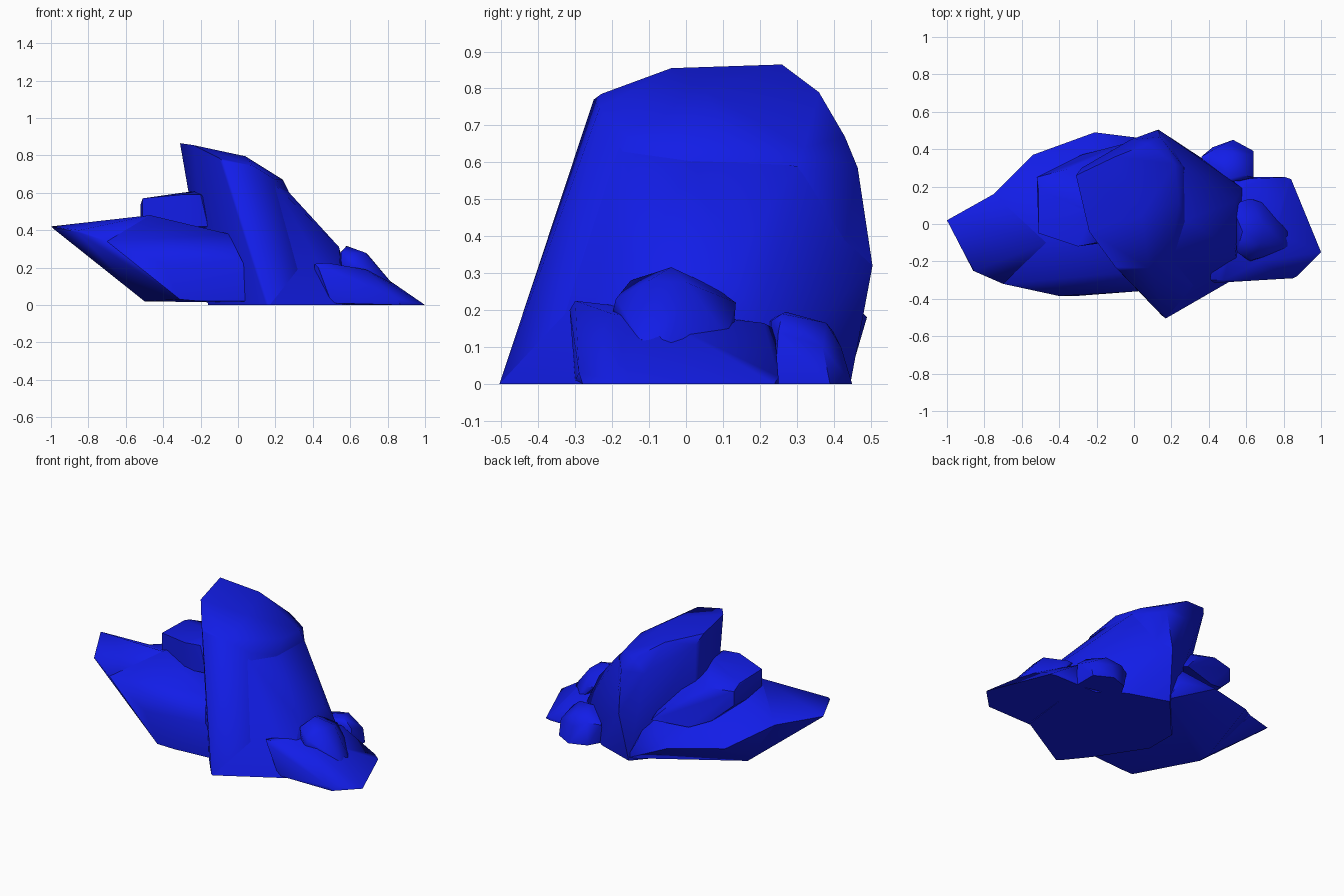
import bpy, bmesh, math

blue = bpy.data.materials.new("blue")
blue.diffuse_color = (0.006, 0.012, 0.8, 1)


def rock(name, *chunks):
    """Chiselled stone: each chunk is the convex hull of its corner points."""
    bm = bmesh.new()
    for pts in chunks:
        verts = [bm.verts.new(p) for p in pts]
        bmesh.ops.convex_hull(bm, input=verts)
        loose = [v for v in verts if not v.link_faces]
        bmesh.ops.delete(bm, geom=loose, context='VERTS')
    bmesh.ops.recalc_face_normals(bm, faces=bm.faces[:])
    me = bpy.data.meshes.new(name)
    bm.to_mesh(me)
    bm.free()
    me.materials.append(blue)
    ob = bpy.data.objects.new(name, me)
    bpy.context.collection.objects.link(ob)
    bpy.ops.object.select_all(action='DESELECT')
    ob.select_set(True)
    bpy.context.view_layer.objects.active = ob
    bpy.ops.object.shade_smooth_by_angle(angle=math.radians(50))


# tall leaning centre stone: column, then the sloping right flank
rock("main_rock", [
    (-.31, .26, .865), (-.24, -.04, .855), (-.10, -.23, .785), (-.08, -.25, .77),
    (.08, -.235, .745), (.04, .05, .795), (-.10, .36, .79), (-.28, .30, .80),
    (.075, .43, .67), (.24, .12, .67), (.22, .32, .64), (.27, .02, .61),
    (.20, -.16, .67), (-.02, .45, .60), (.14, .465, .585), (.27, .30, .58),
    (.13, .505, .32), (.02, -.32, .51), (.17, -.505, 0), (.15, -.49, 0),
    (.40, -.36, 0), (.30, .36, 0), (.10, .445, 0), (-.16, .15, 0),
    (-.16, -.05, 0), (.03, -.34, 0)], [
    (.27, .02, .605), (.27, .30, .59), (.20, -.18, .64), (.54, -.13, .31),
    (.54, .12, .31), (.58, .19, .16), (.17, -.505, 0), (.13, .505, .32),
    (.56, -.28, 0), (.60, .05, 0), (.58, .20, 0), (.35, .36, 0),
    (.34, .36, .1), (.10, .445, 0), (.15, -.1, 0), (.15, .3, 0)])

# wide overhanging stone on the left: body, then the jutting tip
rock("left_rock", [
    (-.75, .16, .35), (-.54, .37, .22), (-.21, .49, .18), (.03, .46, .15),
    (-.47, -.10, .48), (-.45, .12, .46), (-.70, -.32, .34), (-.40, -.385, .22),
    (-.31, -.385, .03), (.02, -.36, .24), (.04, -.35, .20), (-.05, -.26, .38),
    (0, .35, .32), (-.50, 0, .02), (-.50, .08, .02), (-.20, -.37, .02),
    (.04, -.35, .02), (.12, .44, .01), (-.10, .31, .02)], [
    (-1, .02, .42), (-.99, .01, .41), (-.85, -.25, .40), (-.86, -.25, .39),
    (-.75, .16, .35), (-.47, -.10, .48), (-.70, -.32, .34), (-.50, 0, .02),
    (-.50, .08, .02), (-.31, -.385, .03)])

# stone wedged behind the left one
rock("back_left_rock", [
    (-.51, .18, .565), (-.52, .25, .54), (-.51, -.05, .57), (-.51, -.05, .42),
    (-.52, .25, .45), (-.30, -.12, .59), (-.20, -.10, .59), (-.30, .08, .60),
    (-.22, .06, .61), (-.37, .29, .54), (-.20, .35, .46), (-.05, .43, .30),
    (-.40, .31, .34), (-.28, .37, .29), (-.16, -.10, .42), (-.30, -.12, .42),
    (-.05, .1, .42), (-.12, .15, .56)])

# low slab on the right
rock("right_slab", [
    (.41, -.30, .22), (.48, -.30, .225), (.43, -.315, .20), (.68, -.20, .19),
    (.76, -.05, .165), (.60, .21, .165), (.56, .24, .15), (.81, -.05, .12),
    (.81, .25, .02), (.84, .24, 0), (.85, -.29, .03), (.87, -.28, 0),
    (1, -.15, 0), (.80, .25, 0), (.45, .25, 0),
    (.50, -.30, .01), (.40, -.10, .01)])

# boulder resting on the slab
rock("small_boulder", [
    (.58, -.04, .316), (.55, -.15, .28), (.62, -.20, .19), (.64, -.19, .23),
    (.75, -.16, .14), (.68, -.10, .28), (.69, .0, .275), (.82, -.12, .12),
    (.82, -.04, .075), (.82, -.04, .12), (.53, .08, .26), (.57, .12, .23),
    (.62, .135, .22), (.64, .13, .16), (.70, .11, .13), (.56, -.14, .11)])

# stone at the back right
rock("back_right_rock", [
    (.36, .36, .13), (.43, .40, .14), (.53, .38, .165), (.50, .27, .195),
    (.58, .26, .19), (.64, .25, .14), (.64, .37, .10), (.52, .42, .10),
    (.53, .45, 0), (.64, .39, 0), (.64, .24, 0), (.36, .30, 0),
    (.42, .41, 0), (.42, .22, .17), (.56, .23, .17)])
